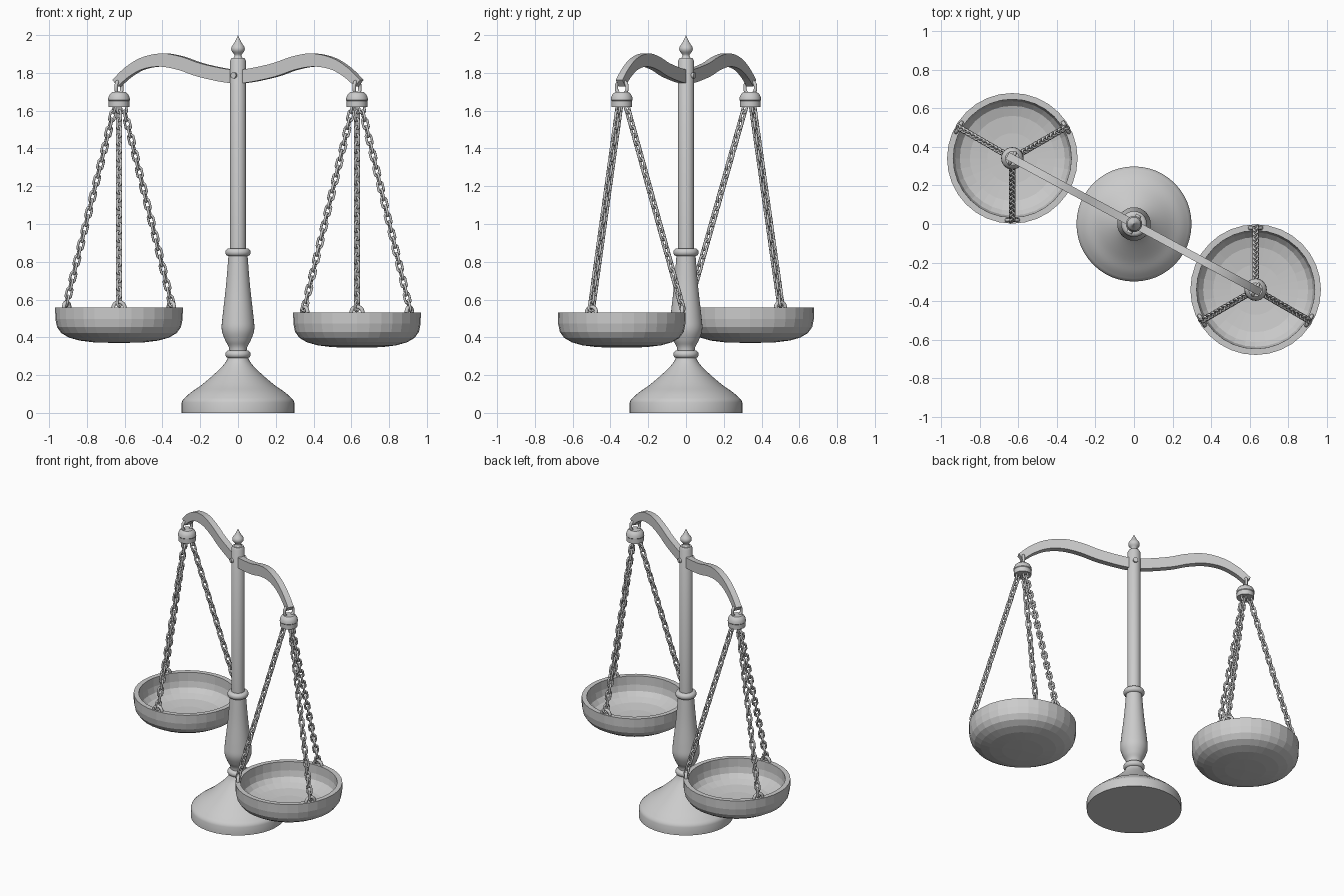
import bpy, bmesh
from math import sin, cos, pi, radians, atan2, ceil
from mathutils import Vector, Matrix

if "Cube" in bpy.data.objects:
    bpy.data.objects.remove(bpy.data.objects["Cube"])

ANGLE = atan2(-0.34, 0.63)      # heading of the beam seen from above
REACH = 0.716                   # beam centre to hanging point


def finish(name, bm, smooth=None):
    bmesh.ops.recalc_face_normals(bm, faces=bm.faces[:])
    me = bpy.data.meshes.new(name)
    bm.to_mesh(me)
    bm.free()
    ob = bpy.data.objects.new(name, me)
    bpy.context.collection.objects.link(ob)
    if smooth:
        bpy.ops.object.select_all(action='DESELECT')
        ob.select_set(True)
        bpy.context.view_layer.objects.active = ob
        bpy.ops.object.shade_smooth_by_angle(angle=radians(smooth))
    return ob


def lathe(name, profile, n=32, loc=(0, 0, 0), smooth=35):
    bm = bmesh.new()
    vs = [bm.verts.new((r, 0, z)) for r, z in profile]
    es = [bm.edges.new(p) for p in zip(vs, vs[1:])]
    bmesh.ops.spin(bm, geom=vs + es, cent=(0, 0, 0), axis=(0, 0, 1),
                   angle=2 * pi, steps=n, use_duplicate=False)
    bmesh.ops.remove_doubles(bm, verts=bm.verts[:], dist=1e-5)
    bmesh.ops.translate(bm, verts=bm.verts[:], vec=loc)
    return finish(name, bm, smooth)


def spline(pts, steps=6):
    # Catmull-Rom through the given points
    P = [Vector(p) for p in pts]
    P = [2 * P[0] - P[1]] + P + [2 * P[-1] - P[-2]]
    out = []
    for a, b, c, d in zip(P, P[1:], P[2:], P[3:]):
        for k in range(steps):
            t = k / steps
            out.append(0.5 * (2 * b + (c - a) * t + (2 * a - 5 * b + 4 * c - d) * t * t
                              + (3 * b - a - 3 * c + d) * t ** 3))
    return out + [P[-2]]


def add_ring(bm, R, r, mat, stretch=0.0, n=14, m=7):
    # torus in local xz, lengthened along z by stretch
    rows = []
    for i in range(n):
        a = 2 * pi * (i + 0.5) / n
        s = stretch if sin(a) > 0 else -stretch
        rows.append([bm.verts.new(mat @ Vector(((R + r * cos(b)) * cos(a), r * sin(b),
                                                (R + r * cos(b)) * sin(a) + s)))
                     for b in (2 * pi * j / m for j in range(m))])
    for i in range(n):
        p, q = rows[i], rows[(i + 1) % n]
        for j in range(m):
            k = (j + 1) % m
            bm.faces.new((p[j], q[j], q[k], p[k]))


# Base, turned lower stem and post
lathe("base", [(0, 0), (0.298, 0), (0.298, 0.055)] + [tuple(p) for p in spline(
    [(0.292, 0.07), (0.25, 0.108), (0.19, 0.15), (0.115, 0.215), (0.07, 0.262),
     (0.052, 0.295)], 4)] + [(0, 0.295)], 48)
lathe("stem", [(0, 0.29)] + [tuple(p) for p in spline(
    [(0.046, 0.29), (0.048, 0.345), (0.068, 0.385), (0.086, 0.44), (0.082, 0.51),
     (0.064, 0.67), (0.05, 0.84)], 5)] + [(0, 0.84)])
for name, z in (("lower_collar", 0.31), ("upper_collar", 0.85)):
    lathe(name, [(0, z - 0.021)] + [(0.047 + 0.02 * cos(a), z + 0.021 * sin(a))
          for a in (pi * (k / 8 - 0.5) for k in range(9))] + [(0, z + 0.021)])
lathe("post", [(0, 0.84), (0.042, 0.84), (0.042, 1.865), (0.034, 1.88), (0, 1.88)])
lathe("finial", [(0, 1.87)] + [tuple(p) for p in spline(
    [(0.028, 1.875), (0.018, 1.893), (0.034, 1.917), (0.034, 1.937), (0.017, 1.963),
     (0.0, 2.0)], 4)], 24)

# Curved beam, rectangular section, mirrored about the post
half = [(0.07, 1.787), (0.2, 1.816), (0.3, 1.851), (0.4, 1.868), (0.5, 1.85),
        (0.58, 1.803), (0.642, 1.745)]
k = REACH / 0.63
path = spline([(-x * k, z) for x, z in reversed(half)] + [(0, 1.782)]
              + [(x * k, z) for x, z in half], 4)
bm = bmesh.new()
rows = []
for i, p in enumerate(path):
    t = (path[min(i + 1, len(path) - 1)] - path[max(i - 1, 0)]).normalized()
    h = 0.036 - 0.012 * max(0, (abs(p.x) / REACH - 0.6) / 0.4)
    nrm = Vector((-t.y, t.x)) * h
    rows.append([bm.verts.new((p.x + nrm.x * s, y, p.y + nrm.y * s))
                 for s, y in ((1, 0.02), (1, -0.02), (-1, -0.02), (-1, 0.02))])
for p, q in zip(rows, rows[1:]):
    for j in range(4):
        bm.faces.new((p[j], q[j], q[(j + 1) % 4], p[(j + 1) % 4]))
bm.faces.new(rows[0])
bm.faces.new(rows[-1])
finish("beam", bm, 35).rotation_euler.z = ANGLE

# Pivot pin through post and beam
bm = bmesh.new()
bmesh.ops.create_cone(bm, cap_ends=True, segments=16, radius1=0.016, radius2=0.016,
                      depth=0.106, matrix=Matrix.Translation((0, 0, 1.787))
                      @ Matrix.Rotation(ANGLE, 4, 'Z') @ Matrix.Rotation(pi / 2, 4, 'X'))
finish("pivot_pin", bm, 35)

# Hanging sets: ring, cap, pan, chains, lugs
PITCH = 0.045
for side, sgn, rim in (("left", -1, 0.557), ("right", 1, 0.532)):
    c = Vector((sgn * 0.63, sgn * -0.34, 0))
    bm = bmesh.new()
    add_ring(bm, 0.032, 0.0095, Matrix.Translation(c + Vector((0, 0, 1.722)))
             @ Matrix.Rotation(ANGLE + pi / 2, 4, 'Z'), 0.004, 20, 8)
    finish(side + "_hanging_ring", bm, 60)
    lathe(side + "_chain_cap", [(0, 1.62), (0.055, 1.62), (0.055, 1.652), (0.058, 1.656),
          (0.056, 1.672), (0.048, 1.688), (0.036, 1.698), (0, 1.7)], 24, c)
    lathe(side + "_pan", [(0, -0.187), (0.13, -0.184), (0.21, -0.174), (0.265, -0.158),
          (0.305, -0.135), (0.328, -0.103), (0.337, -0.06), (0.338, 0), (0.306, 0),
          (0.305, -0.06), (0.296, -0.1), (0.272, -0.128), (0.22, -0.145), (0.13, -0.155),
          (0, -0.158)], 32, c + Vector((0, 0, rim)), None)
    chains, lugs = bmesh.new(), bmesh.new()
    for i in range(3):
        a = sgn * pi / 2 + i * 2 * pi / 3
        d = Vector((cos(a), sin(a), 0))
        add_ring(lugs, 0.03, 0.0105, Matrix.Translation(c + d * 0.32 + Vector((0, 0, rim)))
                 @ Matrix.Rotation(a + pi / 2, 4, 'Z'))
        top = c + d * 0.028 + Vector((0, 0, 1.615))
        end = c + d * 0.318 + Vector((0, 0, rim + 0.035))
        turn = (top - end).to_track_quat('Z', 'Y').to_matrix().to_4x4()
        n = ceil((top - end).length / PITCH)
        for j in range(n + 1):
            add_ring(chains, 0.0145, 0.0068, Matrix.Translation(end.lerp(top, j / n)) @ turn
                     @ Matrix.Rotation(pi / 4 + j * pi / 2, 4, 'Z'), 0.0145, 12, 6)
    finish(side + "_chains", chains, 65)
    finish(side + "_pan_lugs", lugs, 65)
